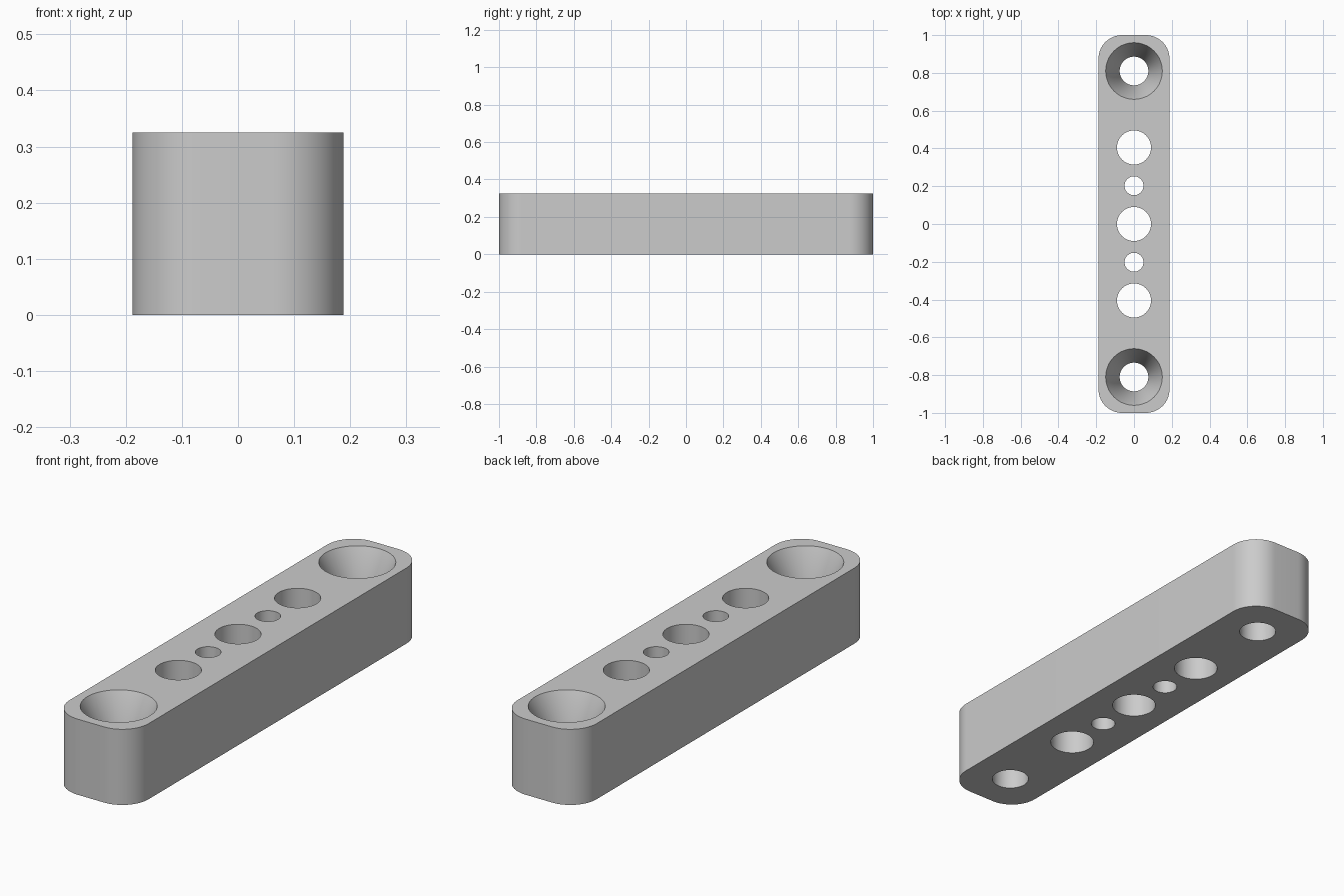
import bpy
import bmesh
from math import cos, sin, pi, radians

cube = bpy.data.objects.get("Cube")
if cube:
    bpy.data.objects.remove(cube)

WIDTH, LENGTH, HEIGHT, CORNER = 0.376, 2.0, 0.325, 0.125
PITCH = 0.2025
SINK_DEPTH = 0.16

grey = bpy.data.materials.new("plain grey")
grey.use_nodes = True
colour = (0.6, 0.6, 0.6, 1)
grey.diffuse_color = colour
grey.node_tree.nodes["Principled BSDF"].inputs["Base Color"].default_value = colour


def make_object(name, bm):
    bmesh.ops.recalc_face_normals(bm, faces=bm.faces)
    mesh = bpy.data.meshes.new(name)
    bm.to_mesh(mesh)
    bm.free()
    mesh.materials.append(grey)
    obj = bpy.data.objects.new(name, mesh)
    bpy.context.collection.objects.link(obj)
    return obj


def rounded_bar(name, steps=16):
    bm = bmesh.new()
    corners = [(1, 1), (-1, 1), (-1, -1), (1, -1)]
    outline = []
    for quarter, (sx, sy) in enumerate(corners):
        for i in range(steps + 1):
            a = (quarter + i / steps) * pi / 2
            outline.append(bm.verts.new((sx * (WIDTH / 2 - CORNER) + CORNER * cos(a),
                                         sy * (LENGTH / 2 - CORNER) + CORNER * sin(a), 0)))
    base = bm.faces.new(outline)
    top = bmesh.ops.extrude_face_region(bm, geom=[base])["geom"]
    bmesh.ops.translate(bm, vec=(0, 0, HEIGHT),
                        verts=[v for v in top if isinstance(v, bmesh.types.BMVert)])
    return make_object(name, bm)


def turned_cutter(name, y, profile, sides=64):
    """Solid of revolution through (radius, z) points, from bottom to top."""
    bm = bmesh.new()
    rings = [[bm.verts.new((r * cos(2 * pi * i / sides), y + r * sin(2 * pi * i / sides), z))
              for i in range(sides)] for r, z in profile]
    bm.faces.new(rings[0])
    bm.faces.new(rings[-1])
    for low, high in zip(rings, rings[1:]):
        for i in range(sides):
            j = (i + 1) % sides
            bm.faces.new((low[i], low[j], high[j], high[i]))
    obj = make_object(name, bm)
    obj.hide_render = True
    return obj


bar = rounded_bar("mounting_bar")

# Straight holes, alternating wide and narrow along the middle
cutters = []
for n in range(-2, 3):
    r = 0.09 if n % 2 == 0 else 0.05
    cutters.append(turned_cutter("hole_cutter", n * PITCH, [(r, -0.1), (r, HEIGHT + 0.1)]))

# Countersunk screw holes at both ends
for side in (-1, 1):
    cutters.append(turned_cutter("screw_hole_cutter", side * 4 * PITCH,
                                 [(0.076, -0.1), (0.076, HEIGHT - SINK_DEPTH),
                                  (0.15, HEIGHT), (0.15, HEIGHT + 0.1)]))

# Cut the holes, then discard the cutters
bpy.context.view_layer.objects.active = bar
bar.select_set(True)
for cutter in cutters:
    cut = bar.modifiers.new("hole", 'BOOLEAN')
    cut.operation = 'DIFFERENCE'
    cut.solver = 'EXACT'
    cut.object = cutter
    bpy.ops.object.modifier_apply(modifier=cut.name)
    bpy.data.objects.remove(cutter)

bpy.ops.object.shade_smooth_by_angle(angle=radians(25))
